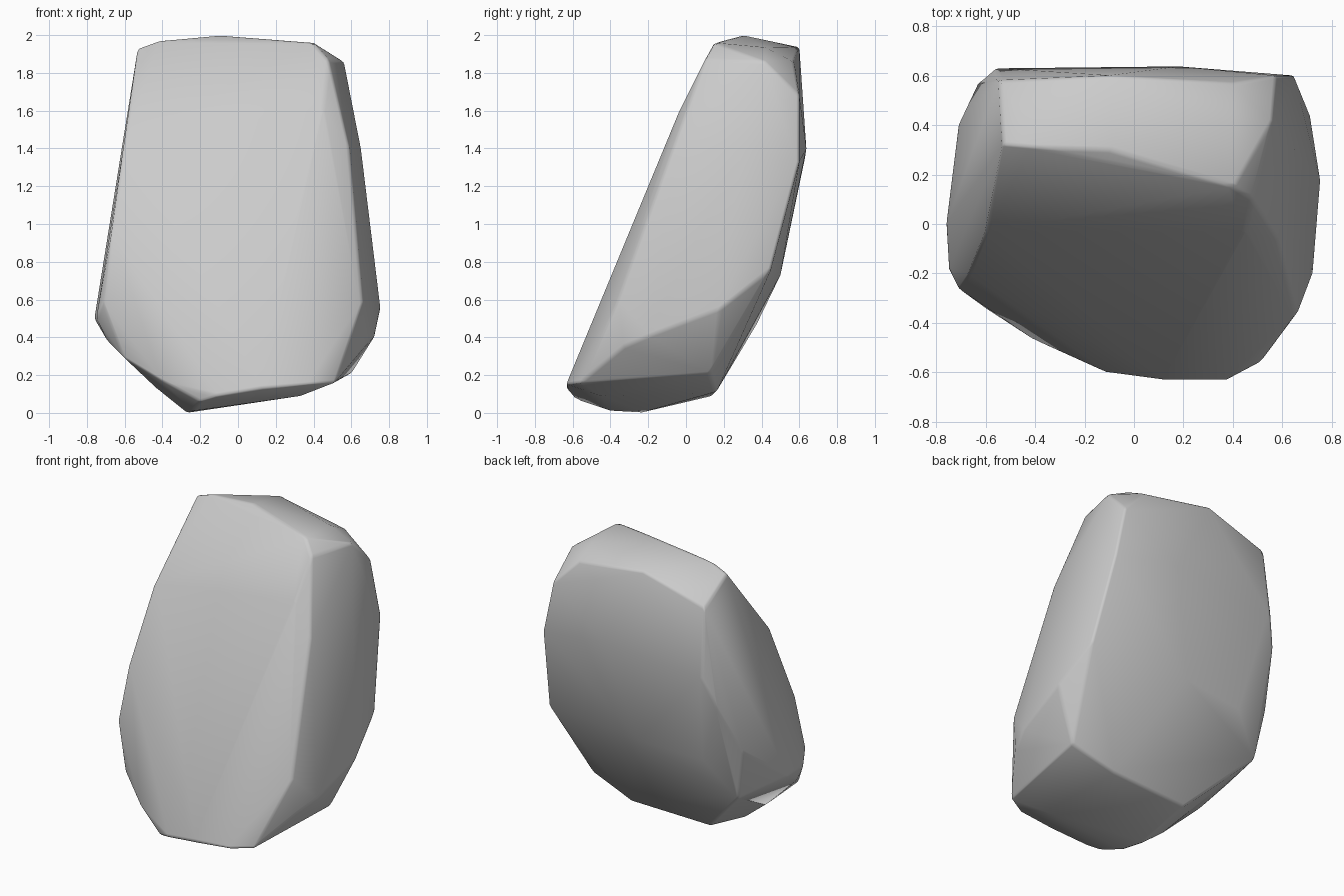
import bpy, bmesh, math

if "Cube" in bpy.data.objects:
    bpy.data.objects.remove(bpy.data.objects["Cube"])

# Corner points of the boulder, grouped by region; the rock is their convex hull
crown = [(-.53, .32, 1.93), (-.42, .31, 1.97), (-.1, .3, 2.0), (.4, .15, 1.96), (.48, .10, 1.87),
         (.4, .42, 1.935), (.56, .42, 1.86), (.575, .6, 1.68), (-.545, .58, 1.80),
         (-.1, .6, 1.935), (.4, .57, 1.86)]
front = [(.45, -.03, 1.61), (.59, -.07, 1.4), (.66, -.36, .6), (.25, -.50, .47), (.67, -.33, .35),
         (-.6, -.34, .29), (-.4, -.47, .17), (-.1, -.605, .09), (.51, -.56, .16),
         (.37, -.635, .15), (.13, -.635, .13)]
right_side = [(.65, .3, 1.4), (.755, .18, .55), (.725, -.19, .41), (.71, .45, .76),
              (.65, .6, 1.33)]
left_side = [(-.60, -.03, 1.45), (-.67, -.2, .95), (-.71, -.26, .58), (-.69, -.2, .38),
             (-.75, -.18, .5), (-.76, 0, .5), (-.71, .40, .8), (-.63, .57, 1.15),
             (-.61, .3, 1.45), (-.65, .37, .46)]
back = [(-.56, .63, 1.35), (.18, .637, 1.4), (0, .5, .73), (-.45, .46, .70)]
base = [(-.27, -.24, 0), (-.24, -.4, .01), (-.2, -.55, .06), (.33, -.45, .09), (.3, .16, .11),
        (.6, .13, .21), (-.28, .14, .09), (-.42, -.25, .12)]


def hull_object(name, points):
    bm = bmesh.new()
    for p in points:
        bm.verts.new(p)
    result = bmesh.ops.convex_hull(bm, input=bm.verts[:])
    loose = {g for g in result["geom_interior"] + result["geom_unused"]
             if isinstance(g, bmesh.types.BMVert)}
    bmesh.ops.delete(bm, geom=list(loose), context="VERTS")
    # Merge nearly flat triangles into broad rock faces
    bmesh.ops.dissolve_limit(bm, angle_limit=math.radians(2), verts=bm.verts[:], edges=bm.edges[:])
    bmesh.ops.recalc_face_normals(bm, faces=bm.faces[:])
    mesh = bpy.data.meshes.new(name)
    bm.to_mesh(mesh)
    bm.free()
    mesh.shade_smooth()
    obj = bpy.data.objects.new(name, mesh)
    bpy.context.collection.objects.link(obj)
    return obj


# Boulder: softly worn edges, broad faces kept flat
boulder = hull_object("boulder", crown + front + right_side + left_side + back + base)
worn = boulder.modifiers.new("worn_edges", "BEVEL")
worn.width = .015
worn.segments = 2
worn.angle_limit = math.radians(20)
